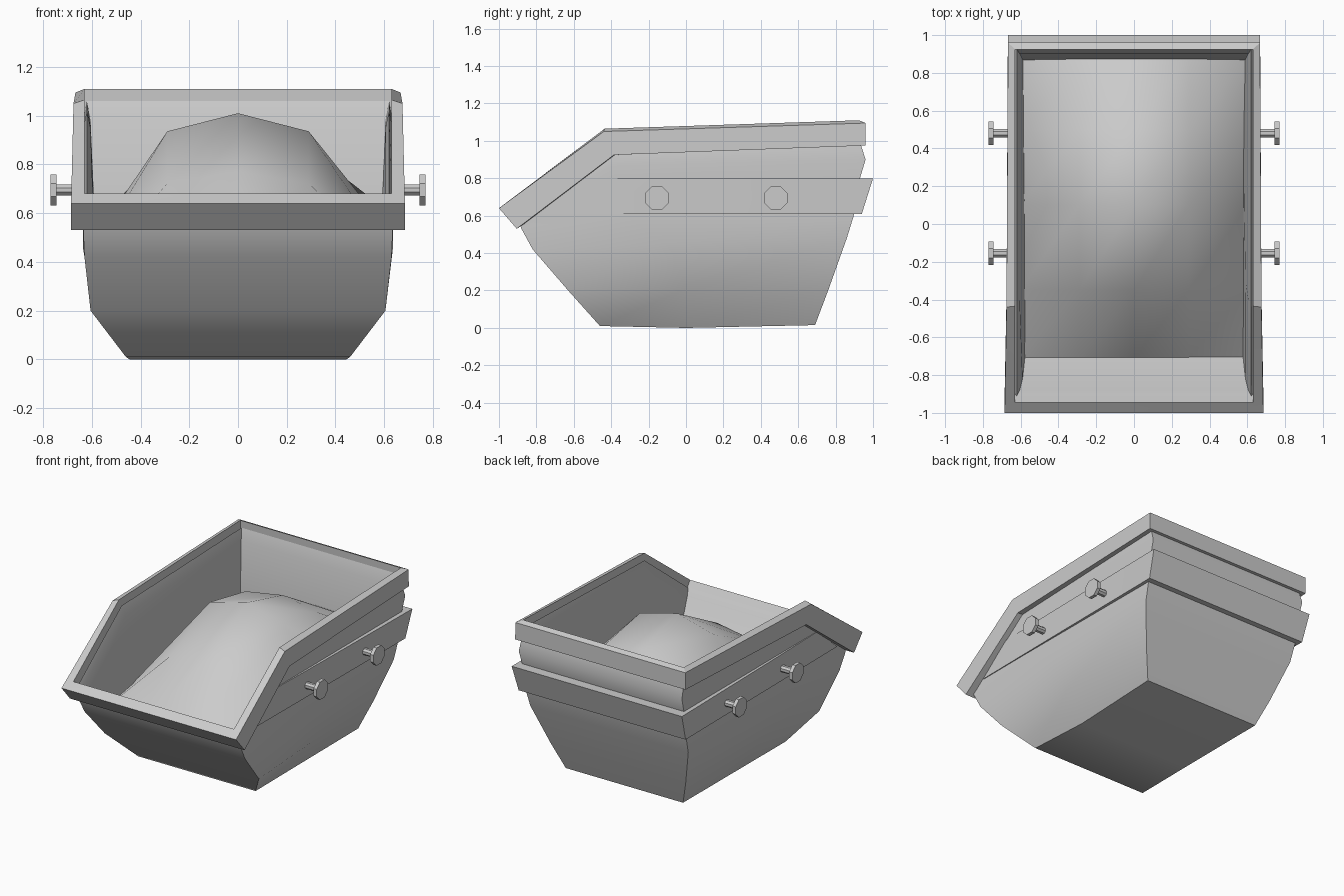
import bpy, bmesh, math
from mathutils import Matrix

cube = bpy.data.objects.get("Cube")
if cube:
    bpy.data.objects.remove(cube, do_unlink=True)

GREY = (0.6, 0.6, 0.6, 1)
steel = bpy.data.materials.new("grey steel")
steel.use_nodes = True
steel.diffuse_color = GREY
steel.node_tree.nodes["Principled BSDF"].inputs["Base Color"].default_value = GREY


def finish(name, bm, angle, solid=True):
    if solid:
        bmesh.ops.recalc_face_normals(bm, faces=bm.faces)
    mesh = bpy.data.meshes.new(name)
    bm.to_mesh(mesh)
    bm.free()
    mesh.materials.append(steel)
    obj = bpy.data.objects.new(name, mesh)
    bpy.context.collection.objects.link(obj)
    bpy.ops.object.select_all(action='DESELECT')
    bpy.context.view_layer.objects.active = obj
    obj.select_set(True)
    bpy.ops.object.shade_smooth_by_angle(angle=math.radians(angle))
    return obj


def loft(name, rings, angle, front_closed=True, cyclic=False, floor=False):
    """Skin mirrored rings; each ring lists one side as front, middle, back."""
    bm = bmesh.new()
    loops = []
    for ring in rings:
        pts = list(ring) + [(-x, y, z) for x, y, z in reversed(ring)]
        loops.append([bm.verts.new(p) for p in pts])
    n = len(loops[0])
    pairs = list(zip(loops, loops[1:]))
    if cyclic:
        pairs.append((loops[-1], loops[0]))
    for a, b in pairs:
        for i in range(n if front_closed else n - 1):
            j = (i + 1) % n
            bm.faces.new((a[i], a[j], b[j], b[i]))
    if floor:
        a = loops[0]
        bm.faces.new((a[0], a[1], a[4], a[5]))
        bm.faces.new((a[1], a[2], a[3], a[4]))
    if not front_closed:
        bm.faces.new([l[0] for l in loops])
        bm.faces.new([l[-1] for l in loops])
    return finish(name, bm, angle)


# Tub: outer skin from the floor up, over the lip and down the inside
loft("tub", [
    [(.46, -.46, .01), (.445, 0, 0), (.46, .69, .015)],
    [(.605, -.63, .2), (.575, 0, .21), (.53, .76, .2)],
    [(.63, -.82, .42), (.635, -.1, .45), (.62, .86, .48)],
    [(.635, -.88, .53), (.637, -.35, .61), (.63, .9, .61)],
    [(.635, -.89, .56), (.637, -.39, .8), (.635, .93, .8)],
    [(.635, -.9, .58), (.64, -.4, .87), (.64, .96, .9)],
    [(.635, -.91, .59), (.635, -.4, .95), (.635, .935, .98)],
    [(.62, -.91, .64), (.62, -.42, 1.02), (.62, .925, 1.06)],
    [(.605, -.88, .6), (.605, -.4, .95), (.605, .9, .98)],
    [(.59, -.82, .5), (.59, -.3, .62), (.59, .87, .64)],
    [(.57, -.64, .3), (.57, 0, .35), (.57, .86, .48)],
], 55, floor=True)

# Rim frame, kinked down toward the front
loft("rim", [
    [(.685, -1, .64), (.675, -.44, 1.05), (.667, .96, 1.095)],
    [(.685, -.905, .53), (.675, -.385, .925), (.668, .96, .975)],
    [(.63, -.86, .56), (.63, -.38, .925), (.63, .93, .975)],
    [(.63, -.945, .68), (.63, -.435, 1.065), (.63, .925, 1.11)],
], 25, cyclic=True)

# Reinforcing band, thickest at the back
loft("band", [
    [(.641, -.78, .61), (.648, 0, .61), (.655, .94, .61)],
    [(.641, -.55, .8), (.653, 0, .8), (.668, 1, .8)],
    [(.62, -.55, .8), (.62, 0, .8), (.62, .91, .8)],
    [(.62, -.78, .61), (.62, 0, .61), (.62, .89, .61)],
], 25, front_closed=False, cyclic=True)

# Heaped load: edge height plus a hump, highest in the middle
bm = bmesh.new()
rows = [(-.71, .37, 0), (-.35, .43, .34), (.1, .48, .53), (.5, .55, .36), (.88, .62, .07)]
columns = [(-.6, 0), (-.29, .86), (0, 1), (.29, .86), (.6, 0)]
grid = [[bm.verts.new((x, y, edge + hump * lift)) for x, lift in columns]
        for y, edge, hump in rows]
for a, b in zip(grid, grid[1:]):
    for i in range(len(columns) - 1):
        bm.faces.new((a[i], a[i + 1], b[i + 1], b[i]))
finish("load", bm, 80, solid=False)

# Lifting pins: a stem with an eight-sided head
for side, label in ((1, "left"), (-1, "right")):
    for y, place in ((-.155, "front"), (.48, "back")):
        bm = bmesh.new()
        for radius, x0, x1 in ((.024, .62, .75), (.068, .745, .77)):
            turn = (Matrix.Translation((side * (x0 + x1) / 2, y, .695))
                    @ Matrix.Rotation(math.pi / 2, 4, 'Y')
                    @ Matrix.Rotation(math.pi / 8, 4, 'Z'))
            bmesh.ops.create_cone(bm, cap_ends=True, segments=8, radius1=radius,
                                  radius2=radius, depth=x1 - x0, matrix=turn)
        finish(f"{label}_{place}_pin", bm, 30)
